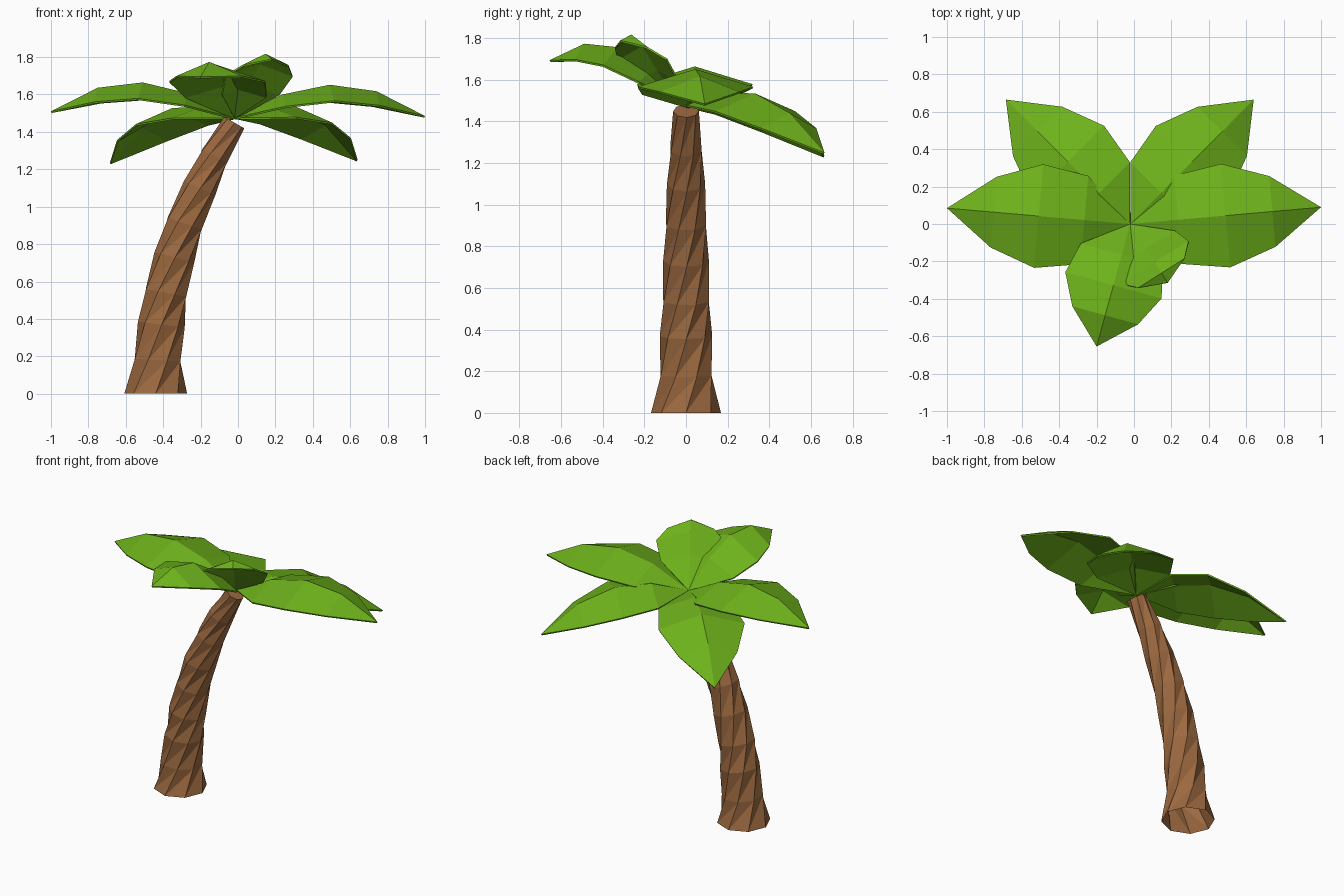
import bpy, bmesh, math
from mathutils import Vector, Matrix

if "Cube" in bpy.data.objects:
    bpy.data.objects.remove(bpy.data.objects["Cube"])


def material(name, rgb):
    m = bpy.data.materials.new(name)
    m.diffuse_color = (*rgb, 1)
    m.use_nodes = True
    m.node_tree.nodes["Principled BSDF"].inputs["Base Color"].default_value = m.diffuse_color
    return m


BARK = material("bark brown", (0.33, 0.14, 0.05))
LEAF = material("leaf green", (0.155, 0.445, 0.011))


def finish(bm, name, mat):
    me = bpy.data.meshes.new(name)
    bm.to_mesh(me)
    bm.free()
    me.materials.append(mat)
    ob = bpy.data.objects.new(name, me)
    bpy.context.collection.objects.link(ob)
    return ob


# Trunk: twisted eight-sided rings along a leaning curve: (x, z, radius, tilt)
rings = [(-0.44, 0.0, 0.168, 0), (-0.43, 0.18, 0.132, 3), (-0.41, 0.37, 0.126, 7),
         (-0.385, 0.54, 0.118, 11), (-0.34, 0.73, 0.110, 15), (-0.285, 0.91, 0.103, 19),
         (-0.205, 1.10, 0.092, 24), (-0.125, 1.27, 0.08, 28), (-0.02, 1.45, 0.062, 30)]
SIDES = 8
bm = bmesh.new()
loops = []
for i, (x, z, r, tilt) in enumerate(rings):
    rot = Matrix.Rotation(math.radians(tilt), 3, 'Y')
    loop = []
    for k in range(SIDES):
        a = 2 * math.pi * k / SIDES + 0.4 * i
        loop.append(bm.verts.new(Vector((x, 0, z)) + rot @ Vector((r * math.cos(a), r * math.sin(a), 0))))
    loops.append(loop)
# Long diagonals give the faceted, twisted bark; the foot stays open
for lo, hi in zip(loops, loops[1:]):
    for k in range(SIDES):
        n = (k + 1) % SIDES
        bm.faces.new((lo[k], lo[n], hi[n]))
        bm.faces.new((lo[k], hi[n], hi[k]))
bm.faces.new(loops[-1])
finish(bm, "trunk", BARK)

# Leaves: arched, ridged blades, stations as (fraction, half width, ridge lift, edge lift)
STATIONS = [(0.25, 0.237, 0.122, 0.06), (0.5, 0.278, 0.172, 0.087), (0.745, 0.19, 0.135, 0.06)]
ROOT = Vector((-0.02, 0, 1.475))


def leaf(name, tip, width=1.0, arch=1.0, curl=1.0):
    d = Vector(tip) - ROOT
    flat = Vector((d.x, d.y, 0))
    side = Vector((-d.y, d.x, 0)).normalized()
    bm = bmesh.new()
    root = bm.verts.new(ROOT)
    end = bm.verts.new(tip)
    rows = []
    for f, w, ridge, edge in STATIONS:
        base = ROOT + flat * f ** curl + Vector((0, 0, d.z * f))
        rows.append([bm.verts.new(base + side * w * width * s + Vector((0, 0, h * arch)))
                     for s, h in ((-1, edge), (0, ridge), (1, edge))])
    for c in (0, 1):
        bm.faces.new((root, rows[0][c], rows[0][c + 1]))
        for a, b in zip(rows, rows[1:]):
            bm.faces.new((a[c], b[c], b[c + 1], a[c + 1]))
        bm.faces.new((rows[-1][c], end, rows[-1][c + 1]))
    bm.normal_update()
    ob = finish(bm, name, LEAF)
    # Thin blade
    mod = ob.modifiers.new("thickness", 'SOLIDIFY')
    mod.thickness = 0.01
    mod.offset = -1


leaf("right_leaf", (1.0, 0.09, 1.485))
leaf("left_leaf", (-1.0, 0.085, 1.51))
leaf("back_right_leaf", (0.64, 0.665, 1.25), 0.98)
leaf("back_left_leaf", (-0.685, 0.665, 1.235), 0.98)
leaf("front_leaf", (-0.2, -0.655, 1.695), 0.96)
leaf("front_right_upright_leaf", (0.18, -0.315, 1.79), 0.77, 0.8, 0.62)
